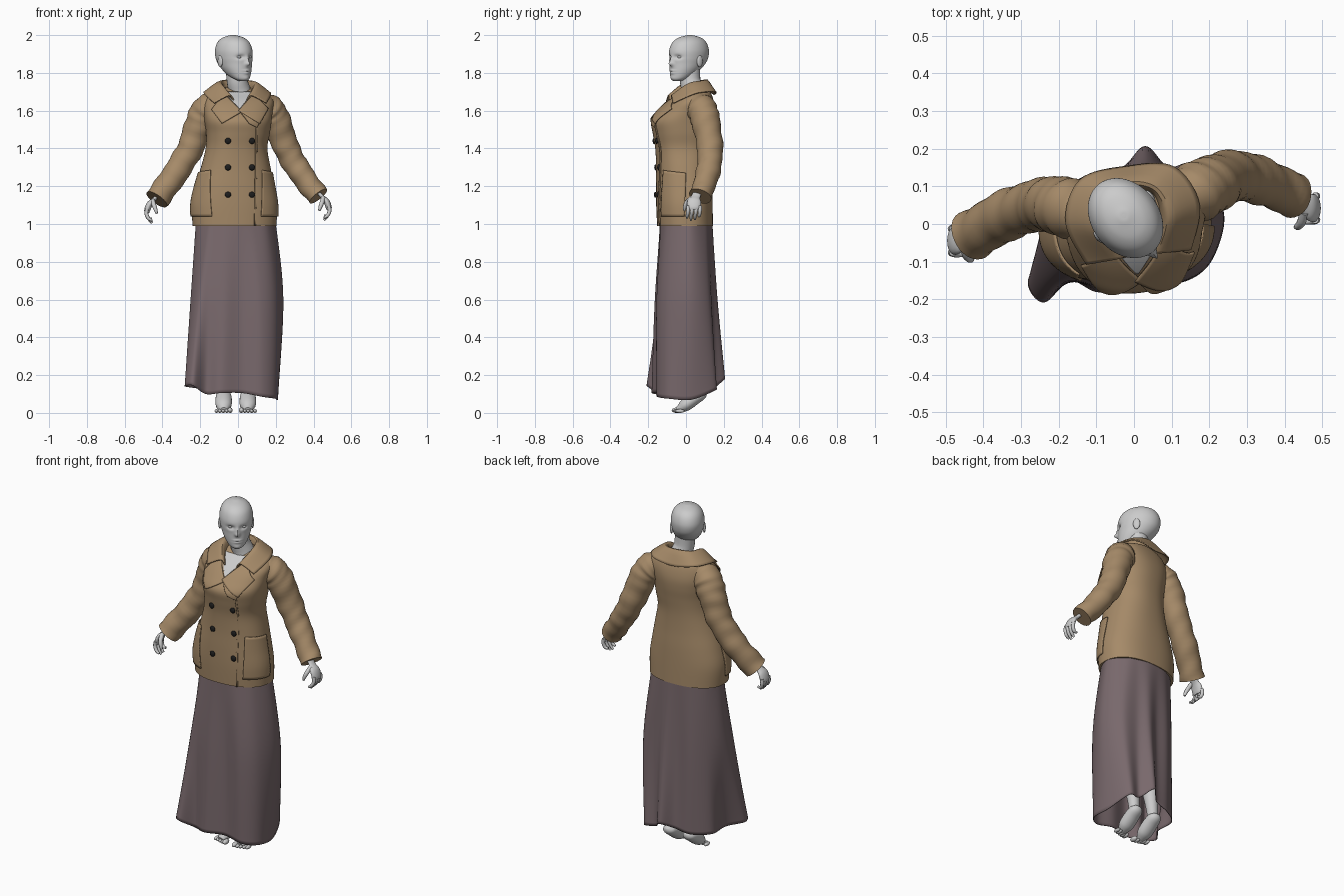
import bpy, bmesh, math
from mathutils import Vector, Matrix
from mathutils.bvhtree import BVHTree

if "Cube" in bpy.data.objects:
    bpy.data.objects.remove(bpy.data.objects["Cube"])


def material(name, rgb):
    m = bpy.data.materials.new(name)
    m.diffuse_color = (*rgb, 1)
    m.use_nodes = True
    m.node_tree.nodes["Principled BSDF"].inputs["Base Color"].default_value = m.diffuse_color
    return m


WOOL = material("brown_wool", (0.38, 0.255, 0.14))
CLOTH = material("mauve_cloth", (0.19, 0.14, 0.15))
DARK = material("dark_button", (0.012, 0.012, 0.012))


def finish(name, bm, mat=None, solid=0.0, angle=40):
    bmesh.ops.recalc_face_normals(bm, faces=bm.faces[:])
    me = bpy.data.meshes.new(name)
    bm.to_mesh(me)
    bm.free()
    ob = bpy.data.objects.new(name, me)
    bpy.context.collection.objects.link(ob)
    if mat:
        me.materials.append(mat)
    if solid:
        md = ob.modifiers.new("thickness", 'SOLIDIFY')
        md.thickness, md.offset = solid, 0
    bpy.ops.object.select_all(action='DESELECT')
    ob.select_set(True)
    bpy.context.view_layer.objects.active = ob
    bpy.ops.object.shade_smooth_by_angle(angle=math.radians(angle))
    return ob


def spline(rows, per, closed=False):
    """Catmull-Rom samples through rows of numbers of any length."""
    n, out = len(rows), []
    for i in range(n if closed else n - 1):
        idx = [(i + k) % n if closed else min(max(i + k, 0), n - 1) for k in (-1, 0, 1, 2)]
        for s in range(per):
            t = s / per
            out.append(tuple(0.5 * (2 * b + (c - a) * t + (2 * a - 5 * b + 4 * c - d) * t * t
                                    + (3 * b - a - 3 * c + d) * t ** 3)
                             for a, b, c, d in zip(*(rows[k] for k in idx))))
    return out if closed else out + [tuple(rows[-1])]


def skin(rings, closed=True, caps=True):
    """bmesh joining successive rings of points."""
    bm = bmesh.new()
    vs = [[bm.verts.new(p) for p in r] for r in rings]
    n = len(rings[0])
    for a, b in zip(vs, vs[1:]):
        for j in range(n if closed else n - 1):
            k = (j + 1) % n
            bm.faces.new((a[j], a[k], b[k], b[j]))
    if caps and closed:
        bm.faces.new(vs[0])
        bm.faces.new(vs[-1])
    return bm


def loft_rings(rows, per, n, power):
    """Rows are z, centre x, half width, front y, back y, twist in degrees."""
    rings = []
    for z, cx, hw, yf, yb, rot in spline(rows, per):
        m = Matrix.Translation((cx, (yf + yb) / 2, z)) @ Matrix.Rotation(math.radians(rot), 4, 'Z')
        ring = []
        for j in range(n):
            a = 2 * math.pi * j / n
            c, s = math.cos(a), math.sin(a)
            e = 2 / power
            ring.append(m @ Vector((math.copysign(abs(c) ** e, c) * hw,
                                    math.copysign(abs(s) ** e, s) * (yb - yf) / 2, 0)))
        rings.append(ring)
    return rings


def tube(name, rows, mat=None, per=6, n=20, ref=(0, 1, 0), wide=1.0, wrinkle=0.0):
    """Rows are x, y, z, radius."""
    pts = spline(rows, per)
    rings = []
    for i, p in enumerate(pts):
        t = (Vector(pts[min(i + 1, len(pts) - 1)][:3]) - Vector(pts[max(i - 1, 0)][:3])).normalized()
        side = t.cross(Vector(ref)).normalized()
        up = side.cross(t)
        ring = []
        for j in range(n):
            a = 2 * math.pi * j / n
            r = p[3] + wrinkle * math.sin(i * 1.1 + 2 * math.sin(a)) * math.sin(a + i * 0.3)
            ring.append(Vector(p[:3]) + side * math.cos(a) * r * wide + up * math.sin(a) * r)
        rings.append(ring)
    return finish(name, skin(rings), mat)


def ball(name, loc, size, mat=None, frame=Matrix()):
    bm = bmesh.new()
    bmesh.ops.create_uvsphere(bm, u_segments=20, v_segments=12, radius=1,
                              matrix=frame @ Matrix.Translation(loc) @ Matrix.Diagonal((*size, 1)))
    return finish(name, bm, mat)


# Skirt: waist, mid and hem outlines with folds
mid = [(-.248, -.06), (-.21, -.14), (-.15, -.15), (-.07, -.163), (.02, -.145), (.12, -.152), (.2, -.1),
       (.238, .02), (.185, .12), (.09, .137), (.03, .165), (-.04, .137), (-.12, .13), (-.19, .08), (-.235, .01)]
hem = [(-.28, -.15, .14), (-.24, -.207, .145), (-.17, -.15, .1), (-.09, -.18, .105), (.02, -.15, .105),
       (.13, -.15, .085), (.2, -.09, .075), (.205, .03, .07), (.16, .155, .12), (.09, .15, .13),
       (.03, .205, .18), (-.03, .15, .15), (-.12, .13, .13), (-.21, .06, .13), (-.215, -.06, .13)]
waist = []
for x, y in mid:
    a = math.atan2(y / .15, x / .23)
    waist.append((-.012 + .207 * math.cos(a), .136 * math.sin(a), 1.04))
levels = [waist, [(x, y, .6) for x, y in mid], hem]
columns = [spline([lv[j] for lv in levels], 14) for j in range(len(hem))]
rings = [spline([c[i] for c in columns], 9, True) for i in range(len(columns[0]))]
finish("skirt", skin(rings, caps=False), CLOTH, solid=.004, angle=60)

# Jacket body
torso_rows = [(.99, -.018, .222, -.152, .142, 3), (1.1, -.02, .226, -.157, .14, 3), (1.2, -.018, .208, -.158, .137, 4),
              (1.3, -.012, .184, -.157, .132, 5), (1.4, -.008, .163, -.162, .132, 6), (1.48, 0, .168, -.175, .14, 7),
              (1.545, 0, .177, -.182, .148, 8), (1.6, 0, .183, -.14, .15, 8), (1.65, .005, .183, -.088, .143, 8),
              (1.69, .005, .155, -.03, .13, 8), (1.715, .005, .09, 0, .115, 8), (1.73, .005, .04, .03, .08, 8)]
bm = skin(loft_rings(torso_rows, 5, 64, 2.3))
bm.normal_update()
surface = BVHTree.FromBMesh(bm)
finish("jacket_body", bm, WOOL)


def on_jacket(u, z, lift, radial):
    """Point on the jacket, u is x from the front or an angle around the body."""
    if radial:
        d = Vector((-math.cos(math.radians(u)), -math.sin(math.radians(u)), 0))
        start = Vector((0, 0, z)) - d
    else:
        d, start = Vector((0, 1, 0)), Vector((u, -1, z))
    hit = surface.ray_cast(start, d)[0] or surface.find_nearest(start)[0]
    return hit - d * lift


def panel(name, quad, lift, mat=WOOL, solid=.006, radial=False, n=16):
    """Four-cornered cloth patch laid over the jacket."""
    a, b, c, d = (Vector(q) for q in quad)
    rows = []
    for i in range(n + 1):
        s = i / n
        p, q = a.lerp(d, s), b.lerp(c, s)
        rows.append([on_jacket(*p.lerp(q, j / n), lift, radial) for j in range(n + 1)])
    return finish(name, skin(rows, closed=False), mat, solid)


# Open neck, lapels, pockets, front edge
panel("open_neck", [(-.075, 1.7), (.08, 1.7), (.012, 1.612), (.006, 1.612)], .003, None, .002)
panel("lapel_right", [(-.075, 1.69), (-.14, 1.605), (-.085, 1.532), (.022, 1.595)], .008)
panel("lapel_left", [(.085, 1.69), (.16, 1.61), (.115, 1.53), (.002, 1.6)], .012)
panel("lapel_fold", [(.005, 1.603), (.12, 1.55), (.1, 1.51), (.06, 1.53)], .008)
panel("front_edge", [(.086, .992), (.094, .992), (.102, 1.53), (.094, 1.53)], .003, solid=.008)
panel("pocket_left", [(-47, 1.04), (-2, 1.04), (0, 1.27), (-43, 1.285)], .005, radial=True)
panel("pocket_right", [(227, 1.04), (182, 1.04), (180, 1.27), (223, 1.285)], .005, radial=True)

# Buttons
for z in (1.155, 1.3, 1.44):
    for x in (-.053, .074):
        ball("button", on_jacket(x, z, .003, False), (.016, .008, .016), DARK)

# Collar: inner, top and outer edges, mirrored about the back
half = [(.035, -.085, 1.655, .06, -.085, 1.68, .14, -.088, 1.64),
        (.07, -.01, 1.70, .098, 0, 1.742, .178, .03, 1.692),
        (.065, .07, 1.72, .075, .085, 1.757, .125, .135, 1.70),
        (0, .095, 1.725, 0, .112, 1.763, 0, .153, 1.685)]
flip = [tuple(-v if k % 3 == 0 else v for k, v in enumerate(r)) for r in half[:3]]
turn = Matrix.Rotation(math.radians(8), 4, 'Z')
rows = []
for r in spline(half + flip[::-1], 8):
    rows.append([turn @ Vector(p) for p in spline([r[0:3], r[3:6], r[6:9]], 5)])
finish("collar", skin(rows, closed=False), WOOL, .007)

# Sleeves
tube("sleeve_right", [(-.12, .035, 1.635, .065), (-.165, .04, 1.605, .079), (-.205, .05, 1.53, .076),
                      (-.255, .05, 1.395, .069), (-.34, .022, 1.255, .067), (-.43, -.03, 1.13, .065)],
     WOOL, 8, 28, wrinkle=.004)
tube("sleeve_left", [(.12, .065, 1.635, .065), (.165, .085, 1.605, .079), (.205, .105, 1.54, .076),
                     (.262, .128, 1.39, .068), (.335, .115, 1.265, .063), (.425, .075, 1.147, .058)],
     WOOL, 8, 28, wrinkle=.004)


# Hands
def hand(side, s, dy, dz):
    def path(*rows):
        return [(s * x, y + dy, z + dz, r) for x, y, z, r in rows]
    tube("palm_" + side, path((.41, -.02, 1.165, .024), (.445, -.035, 1.13, .024), (.468, -.043, 1.105, .036),
                              (.48, -.045, 1.075, .036), (.482, -.045, 1.06, .028)), wide=.45)
    for k in range(4):
        y, tip = -.076 + k * .021, (1.018, 1.005, 1.01, 1.028)[k]
        tube("finger_" + side, path((.481, y, 1.08, .010), (.485, y, 1.055, .010), (.474, y - .004, 1.03, .009),
                                    (.455, y - .006, tip, .006)), per=4, n=10)
    tube("thumb_" + side, path((.452, -.055, 1.125, .012), (.445, -.082, 1.1, .012), (.436, -.093, 1.075, .010),
                               (.43, -.095, 1.055, .006)), per=4, n=10)


hand("right", -1, 0, 0)
hand("left", 1, .087, .015)

# Legs and feet standing on the toes
for side, s in (("right", -1), ("left", 1)):
    cx = -.012 + s * .064
    tube("leg_" + side, [(cx + s * .02, 0, .96, .08), (cx + s * .015, 0, .75, .075), (cx, 0, .5, .054),
                         (cx, .03, .36, .052), (cx, .06, .15, .031), (cx, .06, .09, .03)])
    tube("foot_" + side, [(cx, .098, .115, .012), (cx, .085, .1, .028), (cx, .05, .08, .034), (cx, .0, .044, .034),
                          (cx, -.03, .024, .023), (cx, -.05, .016, .013)], ref=(0, 0, 1), wide=1.25)
    for k in range(5):
        tx = cx + s * (-.034 + k * .018)
        r = .014 if k == 0 else .010
        ball("toe_" + side, (tx, -.052 + k * .005, r), (r, .024, r))

# Neck
tube("neck", [(.01, .045, 1.66, .075), (.006, .035, 1.71, .06), (-.005, .022, 1.76, .055), (-.01, .02, 1.83, .055)])

# Head, turned to one side, with sculpted brow, nose and lips
frame = Matrix.Translation((-.018, .01, 0)) @ Matrix.Rotation(math.radians(38), 4, 'Z')
head_rows = [(1.756, 0, .018, -.092, -.055, 0), (1.768, 0, .04, -.102, -.02, 0), (1.79, 0, .058, -.106, .03, 0),
             (1.82, 0, .073, -.106, .07, 0), (1.85, 0, .082, -.106, .1, 0), (1.88, 0, .088, -.108, .117, 0),
             (1.92, 0, .089, -.106, .122, 0), (1.96, 0, .077, -.088, .108, 0), (1.985, 0, .053, -.055, .08, 0),
             (1.998, 0, .02, -.008, .035, 0), (2.0, 0, .004, .01, .018, 0)]
features = [(0, 1.848, .011, .012, -.020), (0, 1.868, .009, .02, -.010), (.034, 1.884, .018, .011, .013),
            (-.034, 1.884, .018, .011, .013), (0, 1.811, .02, .005, -.006), (0, 1.799, .016, .005, -.005),
            (0, 1.805, .024, .002, .004), (0, 1.77, .02, .012, -.004)]
rings = loft_rings(head_rows, 7, 72, 2.0)
for ring in rings:
    for p in ring:
        if p.y < -.02:
            p.y += sum(h * math.exp(-((p.x - x) / w) ** 2 - ((p.z - z) / v) ** 2) for x, z, w, v, h in features)
finish("head", skin([[frame @ p for p in r] for r in rings]), angle=60)
for s in (-1, 1):
    ball("eye", (s * .034, -.081, 1.884), (.014, .012, .009), None, frame)
    ball("ear", (s * .087, .012, 1.862), (.009, .019, .032), None, frame)
